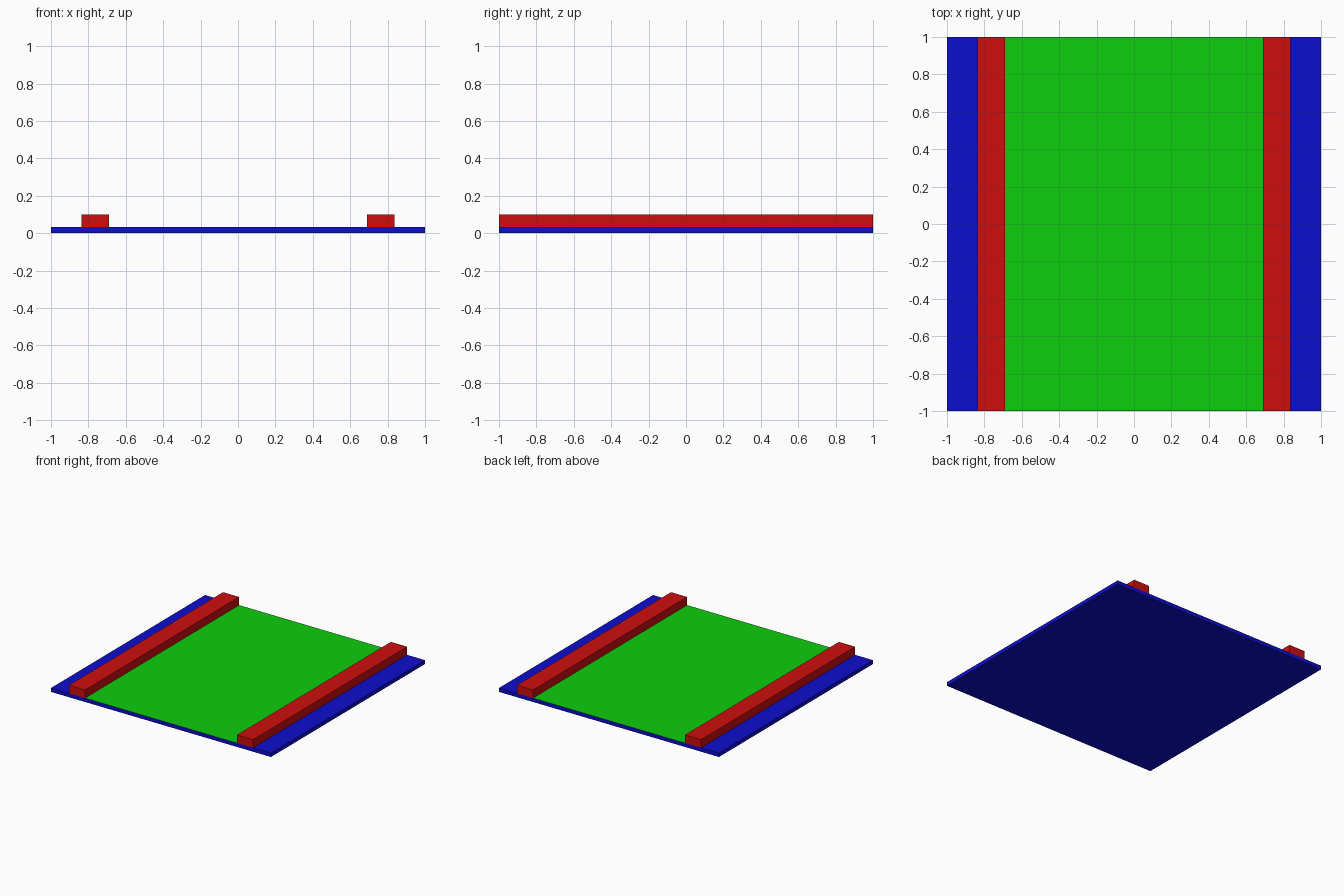
import bpy, bmesh
from mathutils import Matrix

if "Cube" in bpy.data.objects:
    bpy.data.objects.remove(bpy.data.objects["Cube"])

SLAB_TOP = 0.032
RAIL_TOP = 0.099
RAIL_IN, RAIL_OUT = 0.69, 0.837


def material(name, rgb):
    mat = bpy.data.materials.new(name)
    mat.diffuse_color = (*rgb, 1.0)
    mat.use_nodes = True
    mat.node_tree.nodes["Principled BSDF"].inputs["Base Color"].default_value = mat.diffuse_color
    return mat


blue = material("blue", (0.004, 0.004, 0.62))
green = material("green", (0.004, 0.62, 0.004))
red = material("red", (0.62, 0.004, 0.004))


def box(name, lo, hi, mats):
    """Axis-aligned box between two corners."""
    bm = bmesh.new()
    size = [b - a for a, b in zip(lo, hi)]
    mid = [(a + b) / 2 for a, b in zip(lo, hi)]
    bmesh.ops.create_cube(bm, size=1, matrix=Matrix.Translation(mid) @ Matrix.Diagonal((*size, 1)))
    mesh = bpy.data.meshes.new(name)
    bm.to_mesh(mesh)
    bm.free()
    for m in mats:
        mesh.materials.append(m)
    obj = bpy.data.objects.new(name, mesh)
    bpy.context.collection.objects.link(obj)
    return obj


# Base slab, cut along the inner rail edges so the middle of its top is green
slab = box("base_slab", (-1, -1, 0), (1, 1, SLAB_TOP), [blue, green])
bm = bmesh.new()
bm.from_mesh(slab.data)
for x in (-RAIL_IN, RAIL_IN):
    bmesh.ops.bisect_plane(bm, geom=bm.verts[:] + bm.edges[:] + bm.faces[:],
                           plane_co=(x, 0, 0), plane_no=(1, 0, 0))
bm.normal_update()
for f in bm.faces:
    if f.normal.z > 0.9 and abs(f.calc_center_median().x) < RAIL_IN:
        f.material_index = 1
bm.to_mesh(slab.data)
bm.free()

# Long side rails
for side, name in ((-1, "left_rail"), (1, "right_rail")):
    x0, x1 = sorted((side * RAIL_IN, side * RAIL_OUT))
    box(name, (x0, -1, SLAB_TOP), (x1, 1, RAIL_TOP), [red])
